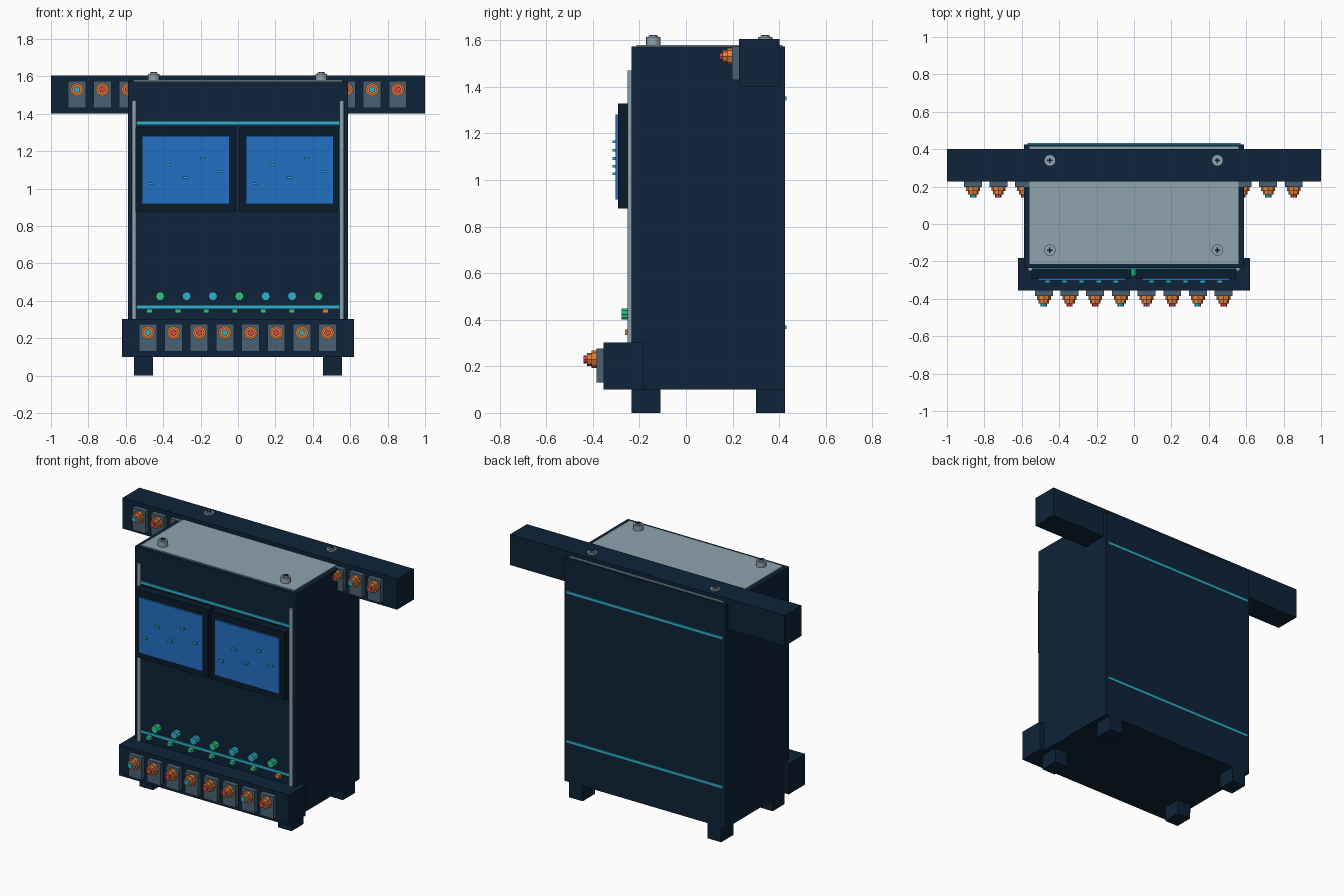
import bpy, bmesh, math
from mathutils import Matrix, Vector

cube = bpy.data.objects.get("Cube")
if cube:
    bpy.data.objects.remove(cube, do_unlink=True)


def material(name, hexcode):
    srgb = [int(hexcode[i:i + 2], 16) / 255 for i in (0, 2, 4)]
    lin = [c / 12.92 if c < 0.04 else ((c + 0.055) / 1.055) ** 2.4 for c in srgb]
    m = bpy.data.materials.new(name)
    m.use_nodes = True
    m.diffuse_color = (*lin, 1)
    m.node_tree.nodes["Principled BSDF"].inputs["Base Color"].default_value = (*lin, 1)
    return m


NAVY = material("navy casing", "0d2338")
BLACK = material("dark frame", "0a1a2b")
STEEL = material("light steel", "8fa3af")
SLATE = material("slate plate", "4a6173")
BLUE = material("screen blue", "2470c4")
CYAN = material("cyan", "2bb3cc")
GREEN = material("green", "30c488")
ORANGE = material("orange", "e0803a")
RED = material("red", "dc4650")


def finish(name, bm, mat):
    mesh = bpy.data.meshes.new(name)
    bm.to_mesh(mesh)
    bm.free()
    mesh.materials.append(mat)
    obj = bpy.data.objects.new(name, mesh)
    bpy.context.collection.objects.link(obj)
    return obj


def box(name, mat, x, y, z):
    """Box from (min, max) ranges on each axis."""
    bm = bmesh.new()
    bmesh.ops.create_cube(bm, size=1)
    for v in bm.verts:
        v.co = Vector([(a + b) / 2 + c * (b - a) for (a, b), c in zip((x, y, z), v.co)])
    return finish(name, bm, mat)


def cyl(name, mat, center, radius, depth, axis="Z", sides=16, teeth=1.0):
    """Prism along an axis; teeth below 1 pulls in every other corner."""
    bm = bmesh.new()
    bmesh.ops.create_cone(bm, cap_ends=True, segments=sides, radius1=radius,
                          radius2=radius, depth=depth)
    for v in bm.verts:
        step = round(math.atan2(v.co.y, v.co.x) / (2 * math.pi / sides))
        if step % 2:
            v.co.x *= teeth
            v.co.y *= teeth
    turn = Matrix.Rotation(math.pi / 2, 4, "X") if axis == "Y" else Matrix()
    bm.transform(Matrix.Translation(center) @ turn)
    return finish(name, bm, mat)


def connector(name, x, wall, z, tip):
    """Backing plate, stepped orange nut and coloured tip on a front wall."""
    box(name + "_plate", SLATE, (x - 0.048, x + 0.048), (wall - 0.03, wall + 0.002),
        (z - 0.1, z + 0.046))
    y = wall - 0.03
    cyl(name + "_nut", ORANGE, (x, y - 0.01, z), 0.037, 0.022, "Y", 8)
    cyl(name + "_collar", ORANGE, (x, y - 0.03, z), 0.028, 0.022, "Y", 8)
    cyl(name + "_tip", tip, (x, y - 0.046, z), 0.017, 0.018, "Y", 8)


# Cabinet, lid and feet
FRONT, BACK = -0.235, 0.426
box("cabinet", NAVY, (-0.588, 0.588), (FRONT, BACK), (0.1, 1.573))
box("lid", STEEL, (-0.56, 0.56), (-0.213, 0.415), (1.57, 1.58))
for side in (-1, 1):
    for label, y in (("front", (FRONT, -0.11)), ("back", (0.3, BACK))):
        xs = sorted((side * 0.455, side * 0.555))
        box(label + "_foot", NAVY, xs, y, (0, 0.1))

# Horizontal bars
box("upper_bar", NAVY, (-1, 1), (0.228, 0.402), (1.402, 1.605))
box("lower_bar", NAVY, (-0.62, 0.62), (-0.355, -0.183), (0.1, 0.302))

# Connectors on both bars
for i in range(8):
    connector("lower_connector", -0.482 + 0.1373 * i, -0.355, 0.23, RED if i % 3 else CYAN)
for x, tip in ((-0.86, CYAN), (-0.725, RED), (-0.588, RED),
               (0.58, RED), (0.717, CYAN), (0.854, RED)):
    connector("upper_connector", x, 0.228, 1.53, tip)

# Lid screws with a cross slot
for x in (-0.45, 0.446):
    for y in (-0.14, 0.34):
        cyl("lid_screw", STEEL, (x, y, 1.594), 0.031, 0.04)
        cyl("screw_head", STEEL, (x, y, 1.617), 0.02, 0.008)
        box("screw_slot", BLACK, (x - 0.014, x + 0.014), (y - 0.004, y + 0.004), (1.618, 1.623))
        box("screw_slot", BLACK, (x - 0.004, x + 0.004), (y - 0.014, y + 0.014), (1.618, 1.6232))

# Vertical rails
for x in (-0.555, 0.555):
    rail = cyl("front_rail", STEEL, (x, -0.24, 0.885), 0.012, 1.17, sides=12)
    rail.data.polygons.foreach_set("use_smooth", [len(p.vertices) == 4 for p in rail.data.polygons])

# Cyan stripes front and back
for z in (0.368, 1.35):
    box("front_stripe", CYAN, (-0.545, 0.545), (FRONT - 0.006, FRONT), (z - 0.008, z + 0.008))
    box("back_stripe", CYAN, (-0.57, 0.57), (BACK, BACK + 0.006), (z - 0.008, z + 0.008))

# Screens with framed panels and small markers
for cx in (-0.28, 0.276):
    box("screen_frame", BLACK, (cx - 0.267, cx + 0.267), (-0.292, FRONT), (0.878, 1.328))
    box("screen", BLUE, (cx - 0.234, cx + 0.234), (-0.303, -0.29), (0.917, 1.282))
    for i, z in enumerate((1.027, 1.128, 1.059, 1.164, 1.092)):
        x = cx + 0.091 * (i - 2)
        box("screen_marker", CYAN, (x - 0.014, x + 0.014), (-0.316, -0.302), (z - 0.006, z + 0.006))

# Knurled knobs and indicator blocks
for i in range(7):
    cyl("knob", CYAN if i % 3 else GREEN, (0.007 + 0.141 * (i - 3), -0.256, 0.425),
        0.025, 0.042, "Y", 20, 0.86)
    x = 0.468 if i == 6 else -0.473 + 0.152 * i
    box("indicator", ORANGE if i == 6 else GREEN, (x - 0.015, x + 0.015),
        (-0.262, FRONT), (0.335, 0.357))
